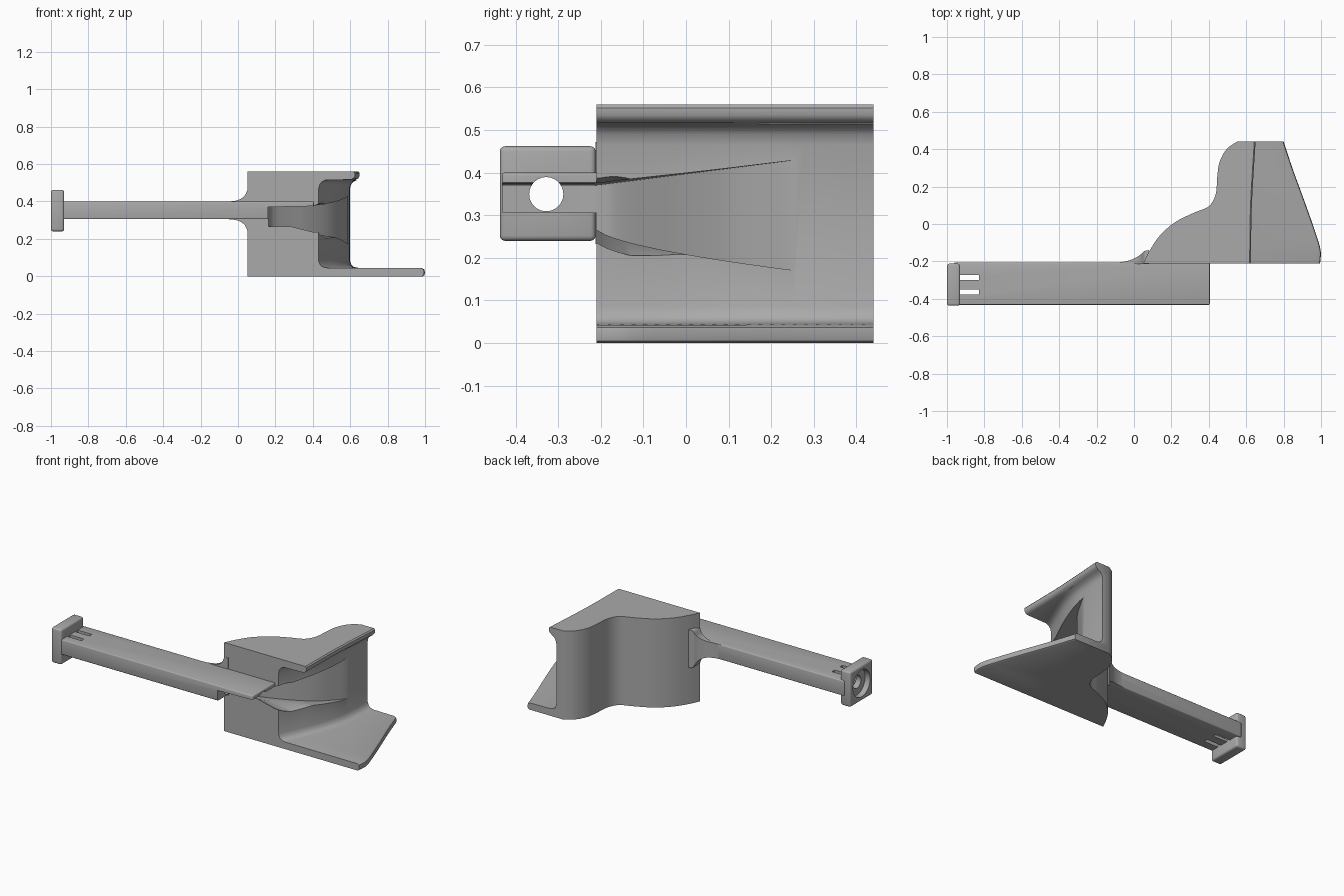
import bpy, bmesh, math
from mathutils import Vector

if "Cube" in bpy.data.objects:
    bpy.data.objects.remove(bpy.data.objects["Cube"])

GREY = (0.40, 0.40, 0.40, 1)
mat = bpy.data.materials.new("plain_grey")
mat.use_nodes = True
mat.diffuse_color = GREY
mat.node_tree.nodes["Principled BSDF"].inputs["Base Color"].default_value = GREY


def add_object(name, bm):
    bmesh.ops.recalc_face_normals(bm, faces=bm.faces)
    mesh = bpy.data.meshes.new(name)
    bm.to_mesh(mesh)
    bm.free()
    mesh.materials.append(mat)
    ob = bpy.data.objects.new(name, mesh)
    bpy.context.collection.objects.link(ob)
    return ob


def spline(pts, steps=5):
    """Smooth curve through the points."""
    pts = [Vector(p) for p in pts]
    ext = [2 * pts[0] - pts[1]] + pts + [2 * pts[-1] - pts[-2]]
    out = []
    for a, b, c, d in zip(ext, ext[1:], ext[2:], ext[3:]):
        for i in range(steps):
            t = i / steps
            out.append(0.5 * (2 * b + (c - a) * t + (2 * a - 5 * b + 4 * c - d) * t ** 2
                              + (3 * b - a - 3 * c + d) * t ** 3))
    return out + [pts[-1]]


def loft(name, rings):
    """Closed skin over rings with equal point counts."""
    bm = bmesh.new()
    loops = [[bm.verts.new(p) for p in r] for r in rings]
    n = len(loops[0])
    for a, b in zip(loops, loops[1:]):
        for i in range(n):
            j = (i + 1) % n
            bm.faces.new((a[i], a[j], b[j], b[i]))
    bm.faces.new(loops[0])
    bm.faces.new(loops[-1])
    return add_object(name, bm)


def box(name, lo, hi, bevel=0):
    bm = bmesh.new()
    bmesh.ops.create_cube(bm, size=1)
    for v in bm.verts:
        v.co = [(l + h) / 2 + c * (h - l) for l, h, c in zip(lo, hi, v.co)]
    if bevel:
        bmesh.ops.bevel(bm, geom=bm.edges[:], offset=bevel, segments=3, profile=0.5, affect='EDGES')
    return add_object(name, bm)


def rod(name, x0, x1, y, z, r):
    circle = [(y + r * math.cos(i * math.tau / 48), z + r * math.sin(i * math.tau / 48)) for i in range(48)]
    return loft(name, [[(x, a, b) for a, b in circle] for x in (x0, x1)])


def cut(ob, cutter):
    cutter.hide_render = True
    cutter.hide_viewport = True
    m = ob.modifiers.new("cut", 'BOOLEAN')
    m.operation, m.solver, m.object = 'DIFFERENCE', 'EXACT', cutter


FRONT, BACK = -0.21, 0.44
MID = 0.3525


def x_at(curve, y):
    for a, b in zip(curve, curve[1:]):
        if y <= b.y:
            return a.x + (b.x - a.x) * max(0, y - a.y) / max(b.y - a.y, 1e-6)
    return curve[-1].x


# Shell: curved back, concave right wall, with wide base and narrow top flanges
outer = spline([(.55, .44), (.495, .40), (.457, .33), (.445, .25), (.437, .16), (.40, .095),
                (.32, .06), (.22, .01), (.14, -.06), (.085, -.14), (.05, -.21)])
wall = spline([(.43, -.21), (.47, -.12), (.53, .02), (.575, .17), (.592, .31), (.598, .44)])
base = spline([(.995, -.21), (.998, -.14), (.965, -.03), (.905, .14), (.85, .29), (.80, .44)])
top = spline([(.625, -.21), (.63, .1), (.65, .44)])
levels = [(0, base, -.012), (.005, base, -.003), (.02, base, 0), (.036, base, -.003), (.043, base, -.015),
          (.045, wall, .045), (.05, wall, .022), (.06, wall, .009), (.085, wall, 0),
          (.465, wall, 0), (.49, wall, .006), (.505, wall, .018), (.514, wall, .036),
          (.517, top, -.02), (.524, top, -.007), (.535, top, 0), (.552, top, 0), (.56, top, -.007)]
N = 24
ys = [FRONT + (BACK - FRONT) * i / N for i in range(N + 1)]
shell = loft("shell", [[(p.x, p.y, z) for p in outer] +
                       [(x_at(edge, y) + off, y, z) for y in ys] for z, edge, off in levels])

# Arm with its end plate
arm = box("arm", (-.96, -.432, .305), (.405, -.205, .40), .006)
plate = box("end_plate", (-1, -.437, .24), (-.93, -.212, .462), .012)

# Blend between the arm and the shell's back
flare_path = spline([(-.12, -.209, .046), (-.05, -.201, .0475), (0, -.185, .055),
                     (.035, -.163, .078), (.055, -.145, .115), (.08, -.14, .12)], 4)
loft("arm_flare", [[(p.x, FRONT - .003, MID - p.z), (p.x, p.y, MID - p.z),
                    (p.x, p.y, MID + p.z), (p.x, FRONT - .003, MID + p.z)] for p in flare_path])

# Channel under the arm's end that fans out along the wall
path = spline([(.16, -.215), (.19, -.16), (.28, -.09), (.39, -.01), (.50, .10), (.59, .26)], 4)
rings = []
for p in [Vector((.16, -.46))] + path:
    t = max(0, (p.y - FRONT) / .47)
    lo, hi = .27 - .10 * t ** .6, .37 + .06 * t
    rings.append([(p.x, p.y, lo), (p.x, p.y, hi), (p.x + .24, p.y, hi + .005),
                  (p.x + .30, p.y, hi + .03), (.9, p.y, hi + .03),
                  (.9, p.y, lo - .035), (p.x + .24, p.y, lo - .03), (p.x + .12, p.y, lo)])
channel = loft("channel_cutter", rings)
cut(shell, channel)
cut(arm, channel)

# Long bore, round socket and small slots at the plate
bore = rod("bore_cutter", -1.1, .5, -.328, .3495, .04)
socket = rod("socket_cutter", -1.1, -.965, -.325, .351, .085)
for ob in (arm, plate):
    cut(ob, bore)
    cut(ob, socket)
for i, y in enumerate((-.364, -.286)):
    slot = box("slot_cutter_%d" % i, (-.93, y - .013, .2), (-.83, y + .013, .5))
    cut(arm, slot)

# Smooth curved faces, keep edges crisp
bpy.context.view_layer.update()
for ob in [o for o in bpy.data.objects if o.type == 'MESH' and not o.hide_render]:
    bpy.ops.object.select_all(action='DESELECT')
    ob.select_set(True)
    bpy.context.view_layer.objects.active = ob
    for m in list(ob.modifiers):
        bpy.ops.object.modifier_apply(modifier=m.name)
    bpy.ops.object.shade_smooth_by_angle(angle=math.radians(35))
for ob in [o for o in bpy.data.objects if o.name.endswith("cutter") or "slot_cutter" in o.name]:
    bpy.data.objects.remove(ob)
